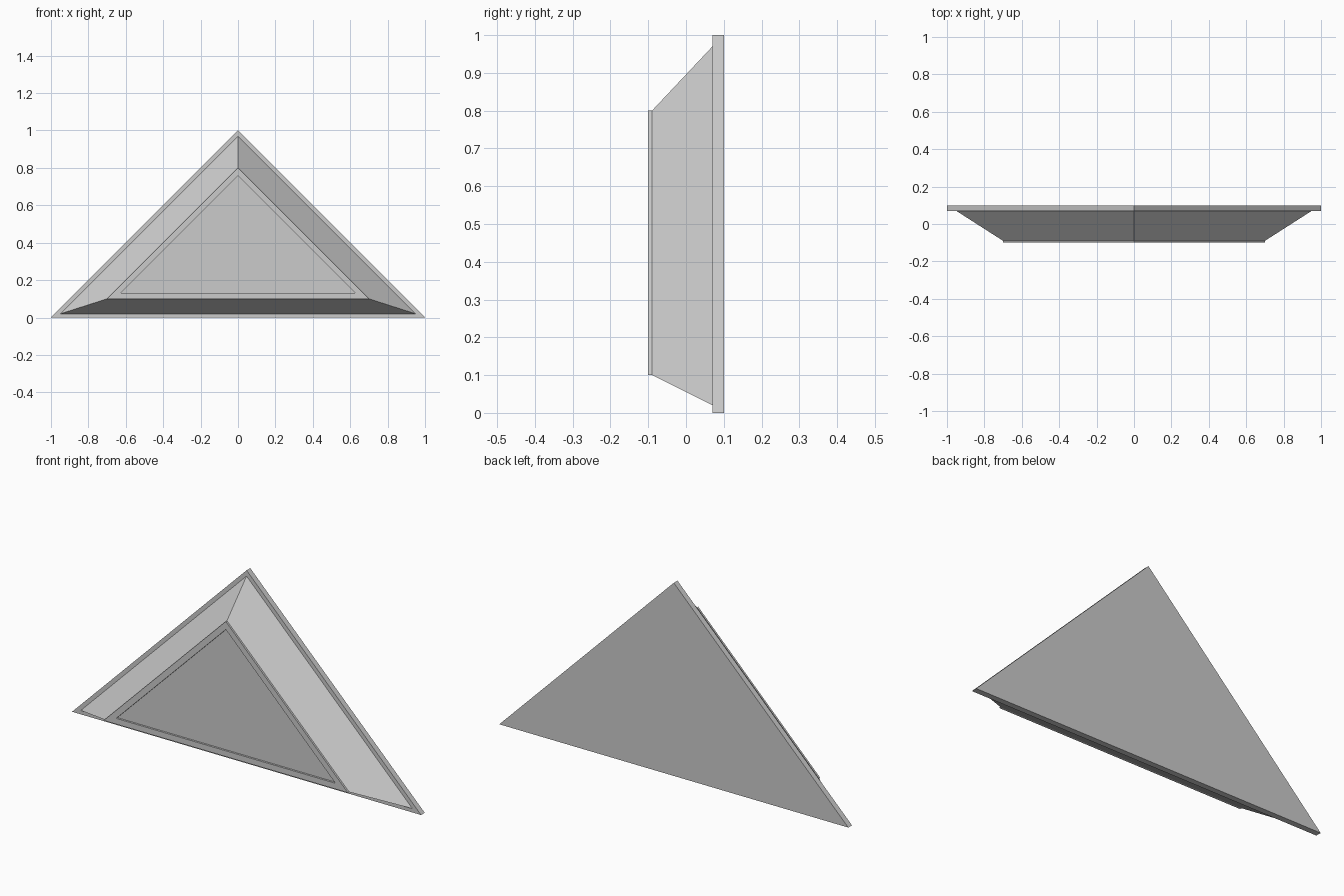
import bpy, bmesh

if "Cube" in bpy.data.objects:
    bpy.data.objects.remove(bpy.data.objects["Cube"])


def triangle_loft(name, sections):
    """Skin a stack of right-angled triangles; each section is (y, base z, apex z)."""
    bm = bmesh.new()
    rings = []
    for y, base, apex in sections:
        half = apex - base  # 45 degree slopes
        rings.append([bm.verts.new(p) for p in
                      ((-half, y, base), (half, y, base), (0, y, apex))])
    for a, b in zip(rings, rings[1:]):
        for i in range(3):
            j = (i + 1) % 3
            bm.faces.new((a[i], a[j], b[j], b[i]))
    bm.faces.new(rings[0])
    bm.faces.new(rings[-1])
    bmesh.ops.recalc_face_normals(bm, faces=bm.faces)
    mesh = bpy.data.meshes.new(name)
    bm.to_mesh(mesh)
    bm.free()
    obj = bpy.data.objects.new(name, mesh)
    bpy.context.collection.objects.link(obj)
    return obj


# Flat triangular plate at the back
triangle_loft("backing_plate", [(0.10, 0.0, 1.0), (0.07, 0.0, 1.0)])

# Bevelled panel with a thin straight edge and a shallow recessed face
triangle_loft("bevelled_panel", [
    (0.07, 0.02, 0.97),
    (-0.09, 0.10, 0.80),
    (-0.10, 0.10, 0.80),
    (-0.10, 0.13, 0.758),
    (-0.09, 0.13, 0.758),
])
